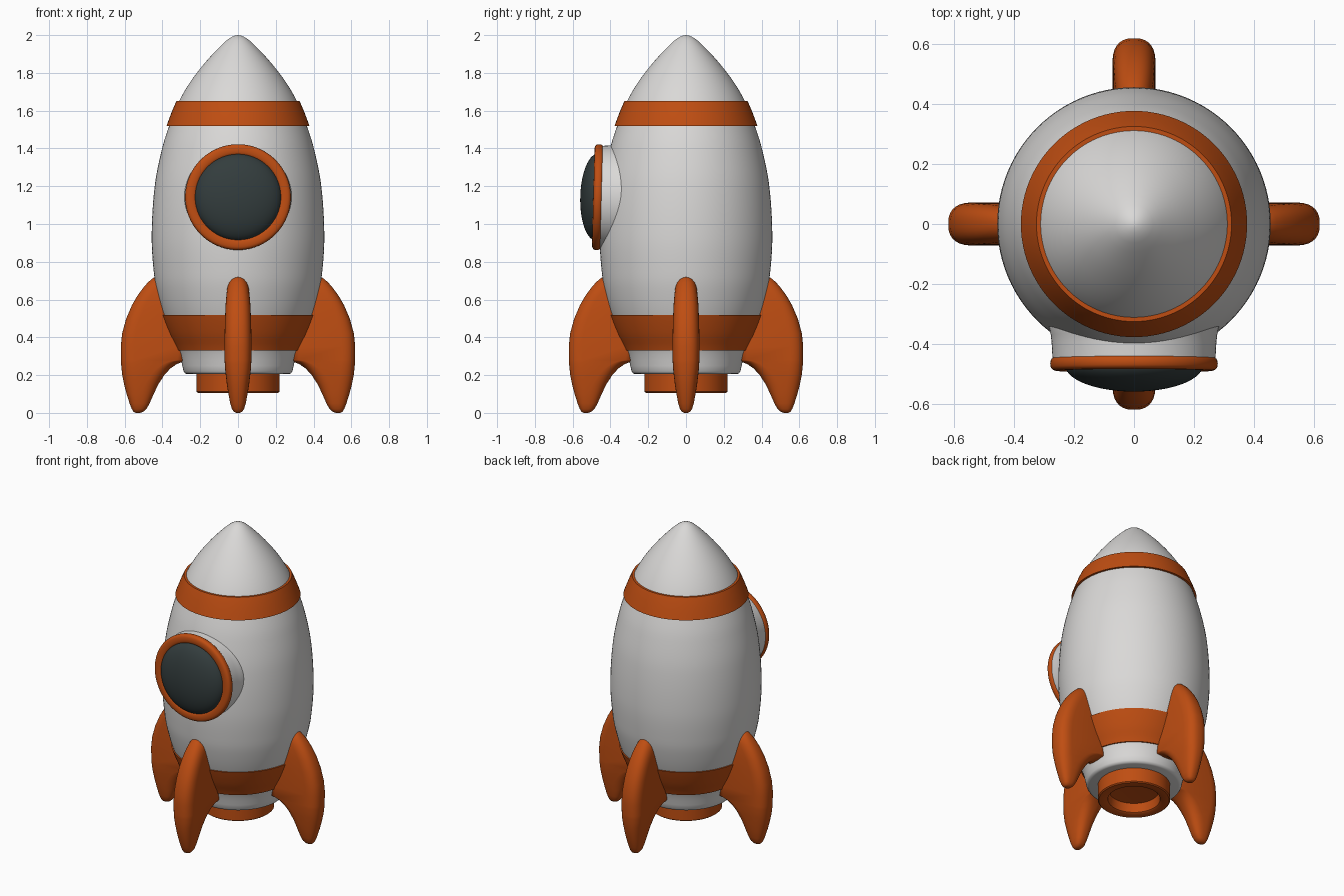
import bpy, math
from mathutils import Matrix

if "Cube" in bpy.data.objects:
    bpy.data.objects.remove(bpy.data.objects["Cube"])


def material(name, rgb):
    m = bpy.data.materials.new(name)
    m.diffuse_color = (*rgb, 1)
    m.use_nodes = True
    m.node_tree.nodes["Principled BSDF"].inputs["Base Color"].default_value = m.diffuse_color
    return m


WHITE = material("warm white", (0.70, 0.69, 0.68))
ORANGE = material("burnt orange", (0.52, 0.075, 0.006))
GLASS = material("dark glass", (0.033, 0.046, 0.047))


def make(name, verts, faces, mat, angle=40):
    me = bpy.data.meshes.new(name)
    me.from_pydata(verts, [], faces)
    me.materials.append(mat)
    ob = bpy.data.objects.new(name, me)
    bpy.context.collection.objects.link(ob)
    bpy.ops.object.select_all(action='DESELECT')
    ob.select_set(True)
    bpy.context.view_layer.objects.active = ob
    bpy.ops.object.mode_set(mode='EDIT')
    bpy.ops.mesh.select_all(action='SELECT')
    bpy.ops.mesh.remove_doubles(threshold=0.0002)
    bpy.ops.mesh.normals_make_consistent(inside=False)
    bpy.ops.object.mode_set(mode='OBJECT')
    bpy.ops.object.shade_smooth_by_angle(angle=math.radians(angle))
    return ob


def lathe(name, profile, mat, closed=False, n=96):
    """Revolve (radius, height) points around z."""
    verts = [(r * math.cos(2 * math.pi * i / n), r * math.sin(2 * math.pi * i / n), z)
             for r, z in profile for i in range(n)]
    k = len(profile)
    faces = [(j * n + i, j * n + (i + 1) % n,
              (j + 1) % k * n + (i + 1) % n, (j + 1) % k * n + i)
             for j in range(k if closed else k - 1) for i in range(n)]
    return make(name, verts, faces, mat)


def smooth_at(table, t):
    """Cubic interpolation of a (t, value) table."""
    i = max(j for j in range(len(table) - 1) if table[j][0] <= t or j == 0)

    def slope(j):
        a, b = table[max(j - 1, 0)], table[min(j + 1, len(table) - 1)]
        return (b[1] - a[1]) / (b[0] - a[0])
    (t0, v0), (t1, v1) = table[i], table[i + 1]
    h = t1 - t0
    u = min(max((t - t0) / h, 0), 1)
    return ((2*u**3 - 3*u*u + 1) * v0 + (u**3 - 2*u*u + u) * h * slope(i)
            + (3*u*u - 2*u**3) * v1 + (u**3 - u*u) * h * slope(i + 1))


# Hull: radius as a function of height
HULL = [(0.22, 0.288), (0.33, 0.315), (0.42, 0.358), (0.52, 0.396), (0.62, 0.424),
        (0.72, 0.443), (0.93, 0.457), (1.2, 0.441), (1.4, 0.402), (1.52, 0.364),
        (1.65, 0.312), (1.75, 0.254), (1.85, 0.178), (1.93, 0.105), (1.97, 0.063)]
hull = [(0, 0.205), (0.268, 0.205), (0.280, 0.209)]
hull += [(smooth_at(HULL, 0.22 + 1.75 * i / 60), 0.22 + 1.75 * i / 60) for i in range(61)]
hull += [(0.047, 1.982), (0.03, 1.992), (0.014, 1.998), (0, 2.0)]
lathe("hull", hull, WHITE)


# Raised bands following the hull
def band(name, z0, z1, out):
    zs = [z0 + (z1 - z0) * i / 10 for i in range(11)]
    prof = [(smooth_at(HULL, z) + out, z) for z in zs]
    prof += [(smooth_at(HULL, z) - 0.02, z) for z in reversed(zs)]
    lathe(name, prof, ORANGE, closed=True)


band("nose_band", 1.52, 1.65, 0.014)
band("tail_band", 0.33, 0.517, 0.008)

# Hollow engine nozzle
lathe("engine_nozzle", [(0, 0.18), (0.15, 0.17), (0.158, 0.112), (0.166, 0.106),
                        (0.212, 0.106), (0.219, 0.112), (0.219, 0.23), (0, 0.23)], ORANGE)

# Round window: casing, rim and domed glass, turned to face the front
place = Matrix.Translation((0, 0, 1.13)) @ Matrix.Rotation(math.radians(88.5), 4, 'X')
casing = lathe("window_casing", [(0, 0.15), (0.285, 0.15), (0.285, 0.34), (0.278, 0.37),
                                 (0.275, 0.40), (0.272, 0.455), (0, 0.455)], WHITE)
rim_prof = [(0.25 + 0.030 * math.copysign(abs(math.cos(a)) ** 0.75, math.cos(a)),
             0.467 + 0.024 * math.copysign(abs(math.sin(a)) ** 0.75, math.sin(a)))
            for a in [2 * math.pi * i / 20 for i in range(20)]]
rim = lathe("window_rim", rim_prof, ORANGE, closed=True)
dome = [(0.23 * math.cos(a), 0.472 + 0.088 * math.sin(a))
        for a in [math.pi / 2 * i / 14 for i in range(15)]]
glass = lathe("window_glass", [(0, 0.46), (0.23, 0.46)] + dome, GLASS)
for part in (casing, rim, glass):
    part.matrix_world = place

# Fins: height, inner reach, outer reach, half thickness
FIN = [(0.0, 0.518, 0.542, 0.010), (0.006, 0.502, 0.553, 0.022), (0.02, 0.485, 0.562, 0.032),
       (0.05, 0.468, 0.574, 0.041), (0.10, 0.446, 0.590, 0.051), (0.15, 0.422, 0.603, 0.059),
       (0.20, 0.390, 0.613, 0.065), (0.235, 0.358, 0.617, 0.069), (0.258, 0.325, 0.619, 0.070),
       (0.272, 0.29, 0.620, 0.071), (0.28, 0.25, 0.620, 0.071), (0.35, 0.25, 0.621, 0.072),
       (0.42, 0.25, 0.614, 0.071), (0.50, 0.25, 0.592, 0.069), (0.57, 0.25, 0.562, 0.066),
       (0.62, 0.25, 0.533, 0.062), (0.66, 0.28, 0.504, 0.057), (0.69, 0.30, 0.478, 0.050),
       (0.71, 0.32, 0.456, 0.038), (0.72, 0.34, 0.440, 0.020)]


def fin(name, turn):
    n, verts = 32, []
    for z, r0, r1, w in FIN:
        end = min(0.085, (r1 - r0) / 2)   # length of the rounded ends
        for i in range(n):
            a = 2 * math.pi * (i + 0.5) / n
            c, s = math.cos(a), math.sin(a)
            x = (r1 - end if c > 0 else r0 + end) + end * math.copysign(abs(c) ** 0.8, c)
            verts.append((x, w * math.copysign(abs(s) ** 0.8, s), z))
    faces = [(j * n + i, j * n + (i + 1) % n, (j + 1) * n + (i + 1) % n, (j + 1) * n + i)
             for j in range(len(FIN) - 1) for i in range(n)]
    faces += [tuple(range(n)), tuple(range(len(verts) - n, len(verts)))]
    make(name, verts, faces, ORANGE, 60).rotation_euler.z = turn


for k, side in enumerate(("right", "back", "left", "front")):
    fin(side + "_fin", k * math.pi / 2)
